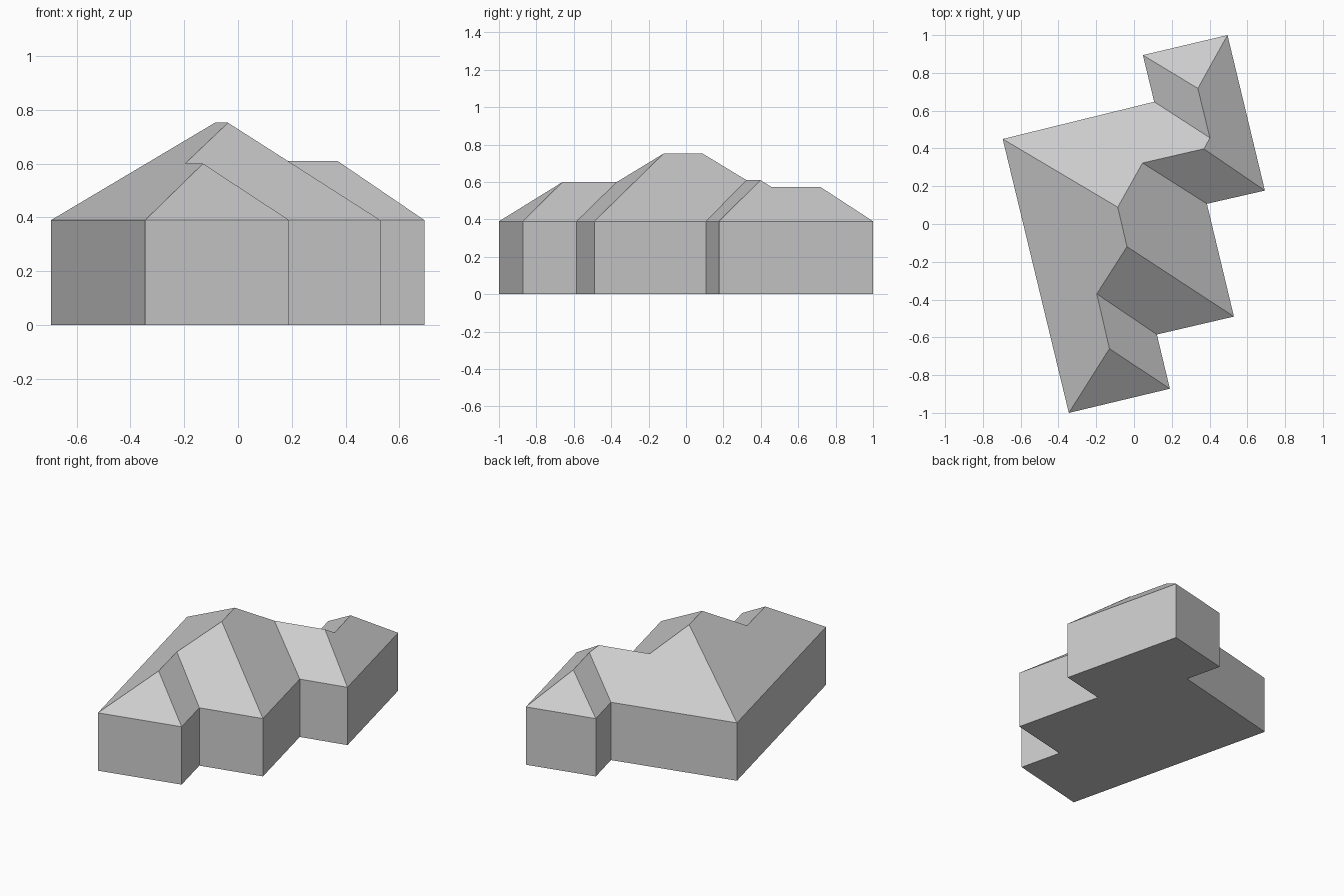
import bpy
import bmesh

cube = bpy.data.objects.get("Cube")
if cube:
    bpy.data.objects.remove(cube, do_unlink=True)

EAVE = 0.39

grey = bpy.data.materials.new("plain_grey")
grey.use_nodes = True
colour = (0.6, 0.6, 0.6, 1)
grey.diffuse_color = colour
grey.node_tree.nodes["Principled BSDF"].inputs["Base Color"].default_value = colour


def finish(bm, name):
    """Turn a bmesh into a flat-shaded grey object."""
    mesh = bpy.data.meshes.new(name)
    bm.to_mesh(mesh)
    bm.free()
    mesh.materials.append(grey)
    obj = bpy.data.objects.new(name, mesh)
    bpy.context.collection.objects.link(obj)
    return obj


# Footprint corners, anticlockwise from the back right corner
corners = {
    "A": (-0.695, 0.45), "B": (-0.345, -1.0), "C": (0.19, -0.872),
    "D": (0.121, -0.585), "E": (0.529, -0.49), "F": (0.386, 0.107),
    "G": (0.693, 0.177), "H": (0.495, 1.0), "I": (0.047, 0.894),
    "J": (0.107, 0.647),
}

# Ridge points: front wing, main ridge, link ridge, back wing
ridges = {
    "p": (-0.13, -0.66, 0.6), "q": (-0.197, -0.37, 0.6),
    "r": (-0.037, -0.12, 0.752), "s": (-0.086, 0.089, 0.752),
    "t": (0.045, 0.323, 0.61), "u": (0.37, 0.398, 0.61),
    "v": (0.402, 0.456, 0.574), "w": (0.338, 0.718, 0.574),
}

# Walls: the footprint raised to the eaves, with a closed floor
bm = bmesh.new()
floor = [bm.verts.new((x, y, 0)) for x, y in corners.values()]
eaves = [bm.verts.new((x, y, EAVE)) for x, y in corners.values()]
bm.faces.new(floor[::-1])
for i in range(len(floor)):
    j = (i + 1) % len(floor)
    bm.faces.new((floor[i], floor[j], eaves[j], eaves[i]))
finish(bm, "walls")

# Roof: one sloping face per wall, meeting at hips, valleys and ridges
bm = bmesh.new()
points = {k: bm.verts.new((x, y, EAVE)) for k, (x, y) in corners.items()}
points.update({k: bm.verts.new(co) for k, co in ridges.items()})
slopes = ["ABpqrs", "BCp", "CDqp", "DErq", "EFtsr",
          "FGut", "GHwvu", "HIw", "IJvw", "JAstuv"]
for slope in slopes:
    bm.faces.new([points[k] for k in slope])
finish(bm, "hipped_roof")
